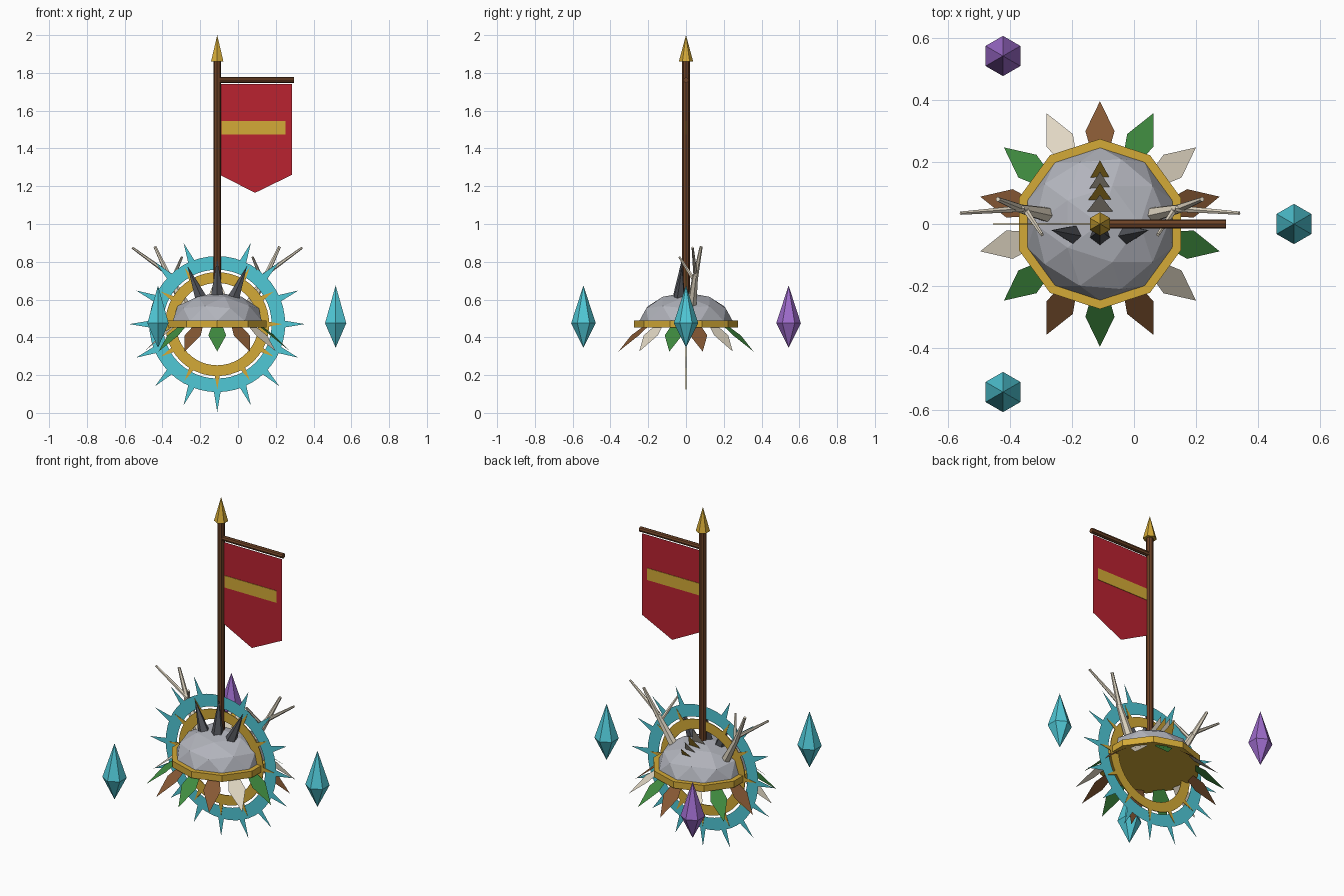
import bpy, bmesh, math
from mathutils import Vector

cube = bpy.data.objects.get("Cube")
if cube:
    bpy.data.objects.remove(cube)

CX = -0.11          # axis of the main body
RING_Z = 0.47       # centre height of the rings


def material(name, r, g, b):
    col = [((c / 255 + 0.055) / 1.055) ** 2.4 for c in (r, g, b)] + [1]
    m = bpy.data.materials.new(name)
    m.use_nodes = True
    m.diffuse_color = col
    m.node_tree.nodes["Principled BSDF"].inputs["Base Color"].default_value = col
    return m


gold = material("gold", 212, 170, 55)
wood = material("dark wood", 108, 66, 38)
red = material("red cloth", 186, 34, 48)
stone = material("pale grey metal", 178, 180, 188)
iron = material("dark iron", 84, 86, 92)
teal = material("teal crystal", 80, 200, 214)
purple = material("purple crystal", 158, 108, 204)
bone = material("bone", 226, 216, 196)
green = material("leaf green", 64, 140, 64)
brown = material("feather brown", 134, 88, 52)


def finish(name, bm, mat):
    me = bpy.data.meshes.new(name)
    bm.to_mesh(me)
    bm.free()
    me.materials.append(mat)
    ob = bpy.data.objects.new(name, me)
    bpy.context.scene.collection.objects.link(ob)
    return ob


def polygons(name, polys, mat, thickness=0):
    """Flat sheet of separate polygons, optionally thickened."""
    bm = bmesh.new()
    for p in polys:
        bm.faces.new([bm.verts.new(v) for v in p])
    ob = finish(name, bm, mat)
    if thickness:
        mod = ob.modifiers.new("thickness", 'SOLIDIFY')
        mod.thickness = thickness
        mod.offset = 0
    return ob


def rod(name, a, b, r1, r2, sides, mat):
    """Tapered rod or cone from a to b."""
    a, b = Vector(a), Vector(b)
    bm = bmesh.new()
    bmesh.ops.create_cone(bm, cap_ends=True, segments=sides, radius1=r1,
                          radius2=r2, depth=(b - a).length)
    if r2 == 0:
        bmesh.ops.remove_doubles(bm, verts=bm.verts, dist=1e-5)
    ob = finish(name, bm, mat)
    ob.location = (a + b) / 2
    d = b - a
    if d.x or d.y:
        ob.rotation_euler = d.to_track_quat('Z', 'Y').to_euler()
    return ob


# Faceted dome: upper half of a flattened icosphere
bm = bmesh.new()
bmesh.ops.create_icosphere(bm, subdivisions=2, radius=1)
bmesh.ops.delete(bm, geom=[v for v in bm.verts if v.co.z < -0.01], context='VERTS')
bmesh.ops.scale(bm, vec=(0.247, 0.247, 0.15), verts=bm.verts)
finish("dome", bm, stone).location = (CX, 0, 0.487)

# Ten-sided rim
rod("rim", (CX, 0, 0.452), (CX, 0, 0.49), 0.275, 0.275, 10, gold)

# Hanging leaves in three colours
for k in range(14):
    ang = -math.pi / 2 + k * math.tau / 14
    out = Vector((math.cos(ang), math.sin(ang), 0))
    side = Vector((-out.y, out.x, 0))
    mid = Vector((CX, 0, 0))

    def at(r, w, z):
        return mid + out * r + side * w + Vector((0, 0, z))
    leaf = [at(0.24, -0.03, 0.455), at(0.3, -0.047, 0.41), at(0.397, 0, 0.325),
            at(0.3, 0.047, 0.41), at(0.24, 0.03, 0.455)]
    polygons(f"leaf_{k + 1}", [leaf], (green, brown, bone)[k % 3])


# Upright flat rings with outward spikes
def spiked_ring(name, inner, outer, tip, half, count, mat, thickness):
    def pt(r, a):
        return (CX + r * math.sin(a), 0, RING_Z - r * math.cos(a))
    n = 48
    polys = []
    for i in range(n):
        a, b = i * math.tau / n, (i + 1) * math.tau / n
        polys.append([pt(inner, a), pt(outer, a), pt(outer, b), pt(inner, b)])
    for i in range(count):
        a = i * math.tau / count
        w = half / outer
        polys.append([pt(outer - 0.002, a - w), pt(tip, a), pt(outer - 0.002, a + w)])
    polygons(name, polys, mat, thickness)


spiked_ring("outer_ring", 0.288, 0.36, 0.465, 0.018, 16, teal, 0)
spiked_ring("inner_ring", 0.218, 0.275, 0.345, 0.013, 12, gold, 0.004)

# Dark spikes on the dome
rod("spike_centre", (CX, -0.035, 0.6), (CX, -0.02, 0.82), 0.038, 0, 5, iron)
for s, label in ((1, "left"), (-1, "right")):
    rod(f"spike_{label}", (CX + s * 0.08, -0.035, 0.59),
        (CX + s * 0.157, -0.02, 0.775), 0.036, 0, 5, iron)

    # Antlers: stem, outer prong and inner prong
    def P(x, y, z):
        return (CX + s * x, y, z)
    rod(f"antler_stem_{label}", P(0.17, 0.03, 0.57), P(0.26, 0.05, 0.73), 0.026, 0.015, 6, bone)
    rod(f"antler_top_{label}", P(0.255, 0.05, 0.72), P(0.33, 0.08, 0.88), 0.015, 0.008, 6, bone)
    rod(f"antler_outer_{label}", P(0.25, 0.05, 0.73), P(0.45, 0.035, 0.875), 0.012, 0.006, 6, bone)
    rod(f"antler_inner_{label}", P(0.24, 0.045, 0.7), P(0.187, -0.035, 0.825), 0.011, 0.006, 6, bone)

# Crest of back-leaning triangular plumes behind the pole
for i in range(4):
    y, w, z = 0.04 + i * 0.037, 0.042 - i * 0.004, 0.63 - i * 0.012
    plume = [(CX - w, y, z), (CX + w, y, z), (CX, y + 0.055, z + 0.1 - i * 0.012)]
    polygons(f"crest_plume_{i + 1}", [plume], (bone, gold)[i % 2])

# Pole, point and crossbar
rod("pole", (CX, 0, 0.5), (CX, 0, 1.88), 0.02, 0.02, 8, wood)
rod("pole_point", (CX, 0, 1.86), (CX, 0, 2.0), 0.038, 0, 6, gold)
rod("crossbar", (CX, 0, 1.762), (0.297, 0, 1.762), 0.015, 0.015, 8, wood)

# Banner with a stripe on both sides
polygons("banner", [[(-0.095, 0, 1.74), (-0.095, 0, 1.26), (0.09, 0, 1.165),
                     (0.285, 0, 1.26), (0.285, 0, 1.74)]], red)
polygons("banner_stripe", [[(-0.087, 0, 1.475), (0.252, 0, 1.475),
                            (0.252, 0, 1.545), (-0.087, 0, 1.545)]], gold, 0.005)

# Floating six-sided crystals
for i, mat in enumerate((teal, purple, teal)):
    ang = i * math.tau / 3
    x, y = CX + 0.627 * math.cos(ang), 0.627 * math.sin(ang)
    bm = bmesh.new()
    ring = [bm.verts.new((0.065 * math.sin(j * math.tau / 6),
                          0.065 * math.cos(j * math.tau / 6), 0)) for j in range(6)]
    top, bottom = bm.verts.new((0, 0, 0.2)), bm.verts.new((0, 0, -0.13))
    for j in range(6):
        bm.faces.new((ring[j], top, ring[(j + 1) % 6]))
        bm.faces.new((ring[(j + 1) % 6], bottom, ring[j]))
    bmesh.ops.recalc_face_normals(bm, faces=bm.faces)
    finish(f"crystal_{i + 1}", bm, mat).location = (x, y, 0.475)
